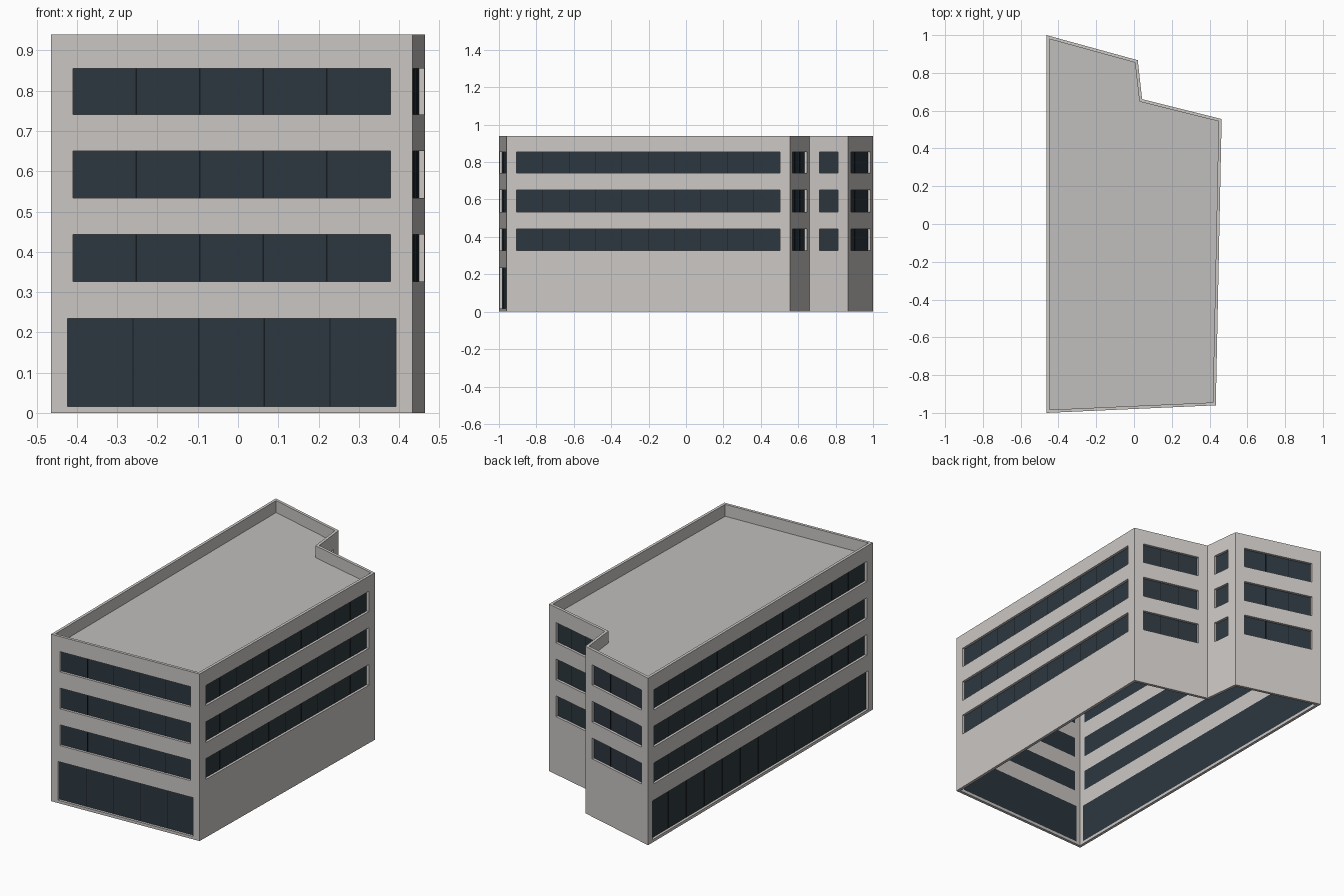
import bpy, bmesh
from mathutils import Vector

if "Cube" in bpy.data.objects:
    bpy.data.objects.remove(bpy.data.objects["Cube"])

# Footprint, counter-clockwise from the front left corner
OUTLINE = [Vector(p) for p in [(-0.464, -1.0), (0.433, -0.96), (0.464, 0.556),
                               (0.043, 0.661), (0.02, 0.867), (-0.464, 1.0)]]
HEIGHT, ROOF_Z, WALL = 0.94, 0.873, 0.016
FLOORS = [(0.326, 0.443), (0.533, 0.65), (0.741, 0.855)]
GROUND = (0.016, 0.234)
# Panes per wall: upper floors, ground floor (0 = solid wall)
PANES = [(5, 5), (10, 0), (3, 0), (1, 0), (3, 0), (13, 12)]
N = len(OUTLINE)


def material(name, rgb):
    m = bpy.data.materials.new(name)
    m.diffuse_color = (*rgb, 1)
    m.use_nodes = True
    m.node_tree.nodes["Principled BSDF"].inputs["Base Color"].default_value = m.diffuse_color
    return m


CONCRETE = material("pale concrete", (0.60, 0.575, 0.555))
ROOFING = material("roof grey", (0.53, 0.52, 0.51))
GLASS = material("dark blue glass", (0.026, 0.039, 0.050))
FRAME = material("black frame", (0.008, 0.010, 0.013))


def finish(name, bm, mat):
    bmesh.ops.recalc_face_normals(bm, faces=bm.faces[:])
    me = bpy.data.meshes.new(name)
    bm.to_mesh(me)
    bm.free()
    me.materials.append(mat)
    ob = bpy.data.objects.new(name, me)
    bpy.context.collection.objects.link(ob)
    return ob


def wall_axes(i):
    a, b = OUTLINE[i], OUTLINE[(i + 1) % N]
    d = (b - a).normalized()
    return a, d, Vector((-d.y, d.x)), (b - a).length


def inset(i, t):
    # Mitred inner corner at footprint point i
    n1, n2 = wall_axes(i - 1)[2], wall_axes(i)[2]
    return OUTLINE[i] + (n1 + n2) * t / (1 + n1.dot(n2))


def wall_box(bm, i, u0, u1, z0, z1, d0, d1):
    # Box along wall i, from depth d0 to d1 behind the outer face
    a, d, n, _ = wall_axes(i)
    rings = []
    for z in (z0, z1):
        rings.append([bm.verts.new((*(a + d * u + n * k), z))
                      for u, k in ((u0, d0), (u1, d0), (u1, d1), (u0, d1))])
    lo, hi = rings
    bm.faces.new(lo[::-1])
    bm.faces.new(hi)
    for k in range(4):
        j = (k + 1) % 4
        bm.faces.new((lo[k], lo[j], hi[j], hi[k]))


# Outer walls with parapet
bm = bmesh.new()
loops = []
for t, z in ((0, 0), (0, HEIGHT), (WALL, HEIGHT), (WALL, 0)):
    loops.append([bm.verts.new((*inset(i, t), z)) for i in range(N)])
for k in range(4):
    p, q = loops[k], loops[(k + 1) % 4]
    for i in range(N):
        j = (i + 1) % N
        bm.faces.new((p[i], p[j], q[j], q[i]))
walls = finish("outer_walls", bm, CONCRETE)

# Window openings, panes and mullions
cut, panes, bars = bmesh.new(), bmesh.new(), bmesh.new()
for i, (upper, ground) in enumerate(PANES):
    length = wall_axes(i)[3]
    rows = [(z, upper, 0.054) for z in FLOORS]
    if ground:
        rows.append((GROUND, ground, 0.041))
    for (z0, z1), count, margin in rows:
        u0, u1 = margin, length - margin
        wall_box(cut, i, u0, u1, z0, z1, -0.02, WALL + 0.01)
        wall_box(panes, i, u0, u1, z0, z1, WALL - 0.002, WALL)
        for k in range(1, count):
            u = u0 + (u1 - u0) * k / count
            wall_box(bars, i, u - 0.0015, u + 0.0015, z0, z1, WALL - 0.003, WALL - 0.001)
cutter = finish("opening_cutter", cut, CONCRETE)
finish("window_glass", panes, GLASS)
finish("window_mullions", bars, FRAME)

# Cut the openings, then drop the cutter
mod = walls.modifiers.new("openings", 'BOOLEAN')
mod.object, mod.operation, mod.solver = cutter, 'DIFFERENCE', 'EXACT'
bpy.context.view_layer.objects.active = walls
bpy.ops.object.modifier_apply(modifier=mod.name)
bpy.data.objects.remove(cutter)

# Flat roof set below the parapet
bm = bmesh.new()
bm.faces.new([bm.verts.new((*inset(i, WALL), ROOF_Z)) for i in range(N)])
finish("flat_roof", bm, ROOFING)
